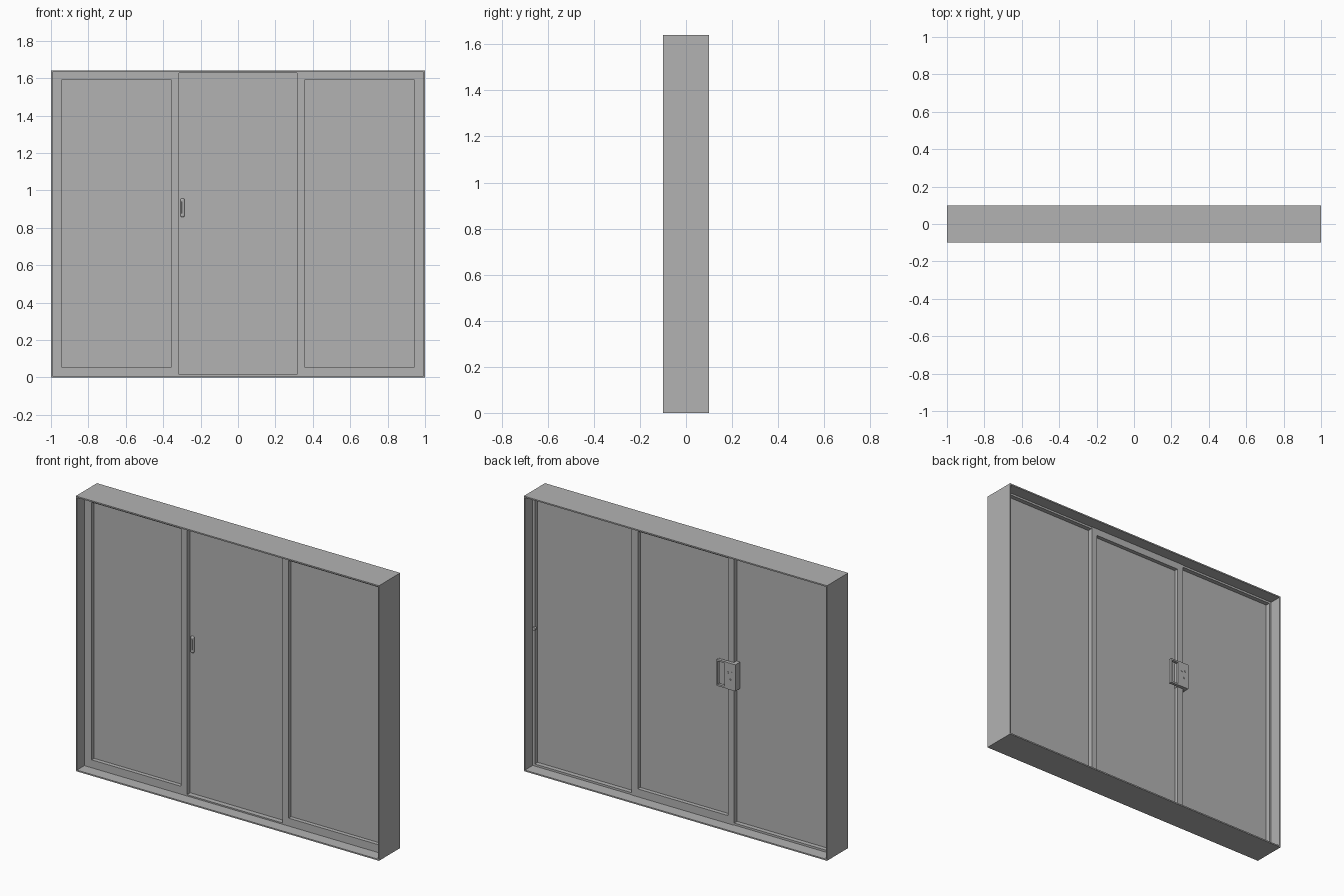
import bpy
import math

cube = bpy.data.objects.get("Cube")
if cube:
    bpy.data.objects.remove(cube, do_unlink=True)

grey = bpy.data.materials.new("neutral grey")
grey.use_nodes = True
grey.diffuse_color = (0.45, 0.45, 0.45, 1)
grey.node_tree.nodes["Principled BSDF"].inputs["Base Color"].default_value = (0.45, 0.45, 0.45, 1)

H = 1.64      # overall height
T = 0.008     # outer frame thickness


def box(name, x0, x1, y0, y1, z0, z1, bevel=0):
    """Box given by its extents, with an optional rounded edge."""
    bpy.ops.mesh.primitive_cube_add(size=1, location=((x0 + x1) / 2, (y0 + y1) / 2, (z0 + z1) / 2))
    ob = bpy.context.object
    ob.name = name
    ob.scale = (x1 - x0, y1 - y0, z1 - z0)
    bpy.ops.object.transform_apply(location=False, rotation=False, scale=True)
    ob.data.materials.append(grey)
    if bevel:
        mod = ob.modifiers.new("rounded edges", "BEVEL")
        mod.width = bevel
        mod.segments = 3
    return ob


def border(name, x0, x1, y0, y1, z0, z1, left, right, bottom, top):
    """Rectangular frame made of two stiles and two rails."""
    box(name + "_stile_a", x0, x0 + left, y0, y1, z0, z1)
    box(name + "_stile_b", x1 - right, x1, y0, y1, z0, z1)
    box(name + "_bottom_rail", x0 + left, x1 - right, y0, y1, z0, z0 + bottom)
    box(name + "_top_rail", x0 + left, x1 - right, y0, y1, z1 - top, z1)


def cylinder(name, x, y, z, radius, depth):
    """Small round part whose axis runs front to back."""
    bpy.ops.mesh.primitive_cylinder_add(vertices=16, radius=radius, depth=depth,
                                        location=(x, y, z), rotation=(math.pi / 2, 0, 0))
    ob = bpy.context.object
    ob.name = name
    ob.data.materials.append(grey)
    bpy.ops.object.shade_smooth_by_angle()


# Deep outer casing, open at the front and back
border("casing", -1, 1, -0.1, 0.1, 0, H, T, T, T, T)

# Two fixed panels in the front track: recessed in front, flush behind
for side, name in ((-1, "right_panel"), (1, "left_panel")):
    a, b = sorted((side * (1 - T), side * 0.315))
    wide = (0.047, 0.04) if side < 0 else (0.04, 0.047)
    border(name, a, b, -0.03, 0, T, H - T, *wide, 0.047, 0.042)
    box(name + "_pane", a + wide[0], b - wide[1], -0.006, 0, 0.055, 1.59)

# Sliding panel in the rear track: flush in front, recessed behind
border("sliding_panel", -0.337, 0.337, 0, 0.03, T, H - T, 0.04, 0.04, 0.047, 0.042)
box("sliding_pane", -0.297, 0.297, 0, 0.006, 0.055, 1.59)

# Thin track stops on the casing, in front of the slider and behind the fixed panels
for z0, z1, name in ((T, 0.016, "sill"), (H - 0.013, H - T, "head")):
    box(name + "_front_stop", -0.315, 0.315, -0.03, 0, z0, z1)
for side, name in ((-1, "right"), (1, "left")):
    a, b = sorted((side * (1 - T), side * 0.337))
    box(name + "_sill_stop", a, b, 0, 0.027, T, 0.02)
    box(name + "_head_stop", a, b, 0, 0.027, H - 0.02, H - T)
    a, b = sorted((side * (1 - T), side * 0.978))
    box(name + "_jamb_stop", a, b, 0, 0.027, 0.02, H - 0.02)
cylinder("jamb_button", 0.978, 0.03, 0.83, 0.01, 0.015)

# Slim front pull
box("front_pull", -0.308, -0.286, -0.012, 0.003, 0.857, 0.957, 0.009)
box("front_pull_grip", -0.301, -0.293, -0.016, -0.01, 0.875, 0.94, 0.002)

# Rear lock case with an open loop handle beside it
box("lock_case", -0.36, -0.295, 0.005, 0.05, 0.82, 0.978)
border("loop_handle", -0.295, -0.235, 0.03, 0.048, 0.82, 0.978, 0.008, 0.008, 0.01, 0.01)
for x, z in ((-0.312, 0.92), (-0.335, 0.925), (-0.328, 0.88)):
    cylinder("lock_screw", x, 0.051, z, 0.005, 0.006)
